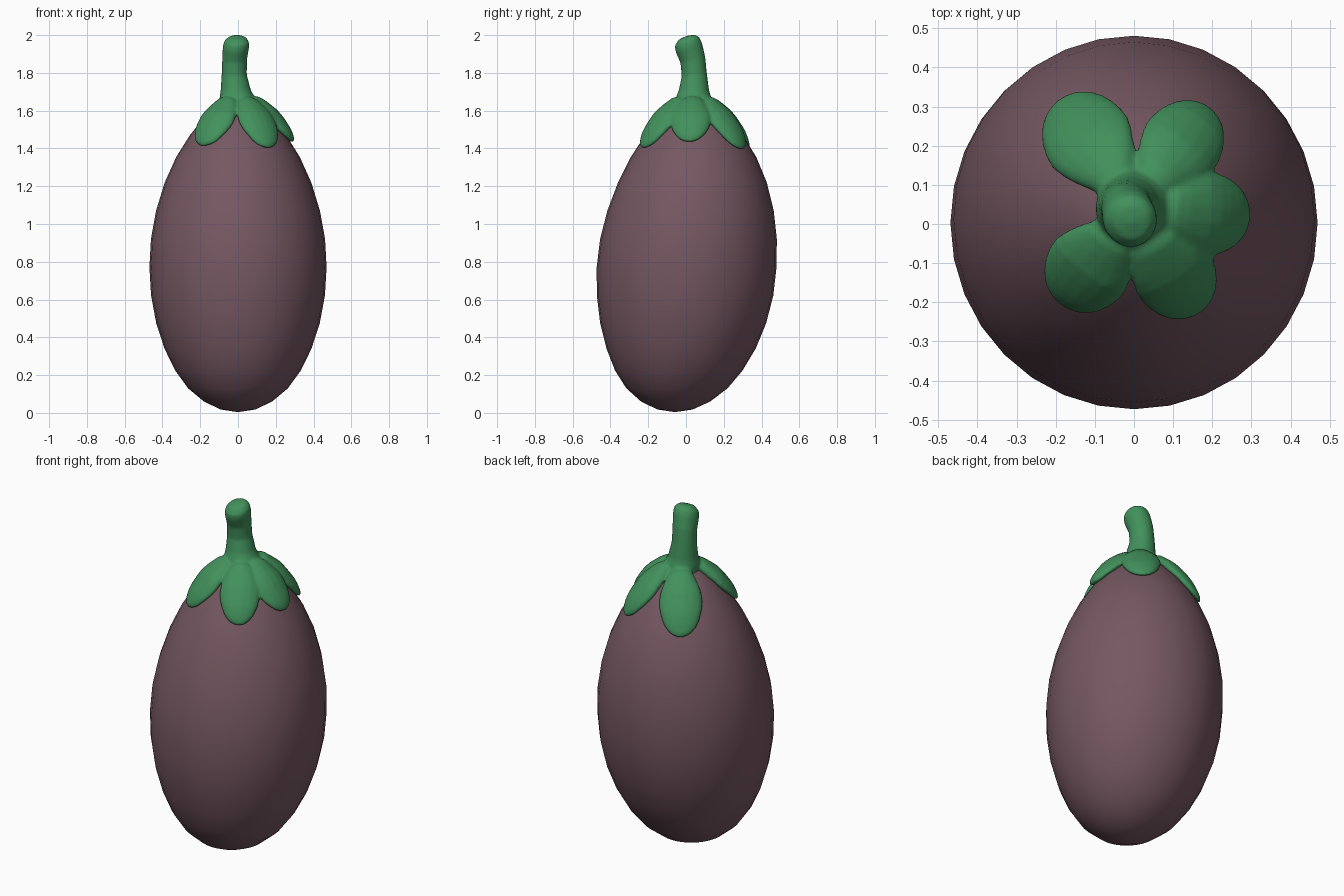
import bpy, bmesh, math
from mathutils import Vector

if "Cube" in bpy.data.objects:
    bpy.data.objects.remove(bpy.data.objects["Cube"])


def material(name, rgb):
    m = bpy.data.materials.new(name)
    m.diffuse_color = (*rgb, 1)
    m.use_nodes = True
    m.node_tree.nodes["Principled BSDF"].inputs["Base Color"].default_value = m.diffuse_color
    return m


PURPLE = material("dusky purple", (0.178, 0.096, 0.119))
GREEN = material("leaf green", (0.054, 0.283, 0.107))

# body outline: height, radius, y of the ring centre
BODY = [(0.004, 0, -0.058), (0.018, 0.092, -0.058), (0.06, 0.18, -0.055), (0.13, 0.264, -0.048),
        (0.225, 0.333, -0.038), (0.34, 0.389, -0.026), (0.475, 0.433, -0.015), (0.62, 0.46, -0.005),
        (0.77, 0.469, 0.003), (0.92, 0.461, 0.013), (1.07, 0.434, 0.024), (1.22, 0.388, 0.034),
        (1.355, 0.327, 0.04), (1.47, 0.255, 0.042), (1.562, 0.18, 0.042), (1.625, 0.1, 0.042),
        (1.645, 0, 0.042)]
TOP_Y = 0.042


def loft(name, rings, mat):
    """Skin a list of point rings; single-point rings close the ends."""
    bm = bmesh.new()
    rows = [[bm.verts.new(p) for p in r] for r in rings]
    for a, b in zip(rows, rows[1:]):
        n = max(len(a), len(b))
        for i in range(n):
            j = (i + 1) % n
            vs = [a[i % len(a)], a[j % len(a)], b[j % len(b)], b[i % len(b)]]
            bm.faces.new(list(dict.fromkeys(vs)))
    bmesh.ops.recalc_face_normals(bm, faces=bm.faces)
    for f in bm.faces:
        f.smooth = True
    me = bpy.data.meshes.new(name)
    bm.to_mesh(me)
    bm.free()
    me.materials.append(mat)
    ob = bpy.data.objects.new(name, me)
    bpy.context.collection.objects.link(ob)
    return ob


def circle(c, rx, ry, n, tilt=0):
    if rx == 0:
        return [Vector(c)]
    return [Vector(c) + Vector((rx * math.cos(2 * math.pi * i / n),
                                ry * math.sin(2 * math.pi * i / n),
                                tilt * ry * math.sin(2 * math.pi * i / n))) for i in range(n)]


loft("fruit_body", [circle((0, y, z), r, r * 1.015, 32) for z, r, y in BODY], PURPLE)


def body_top(r):
    """Height of the fruit's shoulder at radius r."""
    for (z0, r0, _), (z1, r1, _) in zip(BODY[10:], BODY[11:]):
        if r1 <= r <= r0:
            return z1 + (z0 - z1) * (r - r1) / (r0 - r1)
    return BODY[10][0]


# calyx leaves draped over the shoulder
def leaf(angle, length, half):
    d = Vector((math.cos(angle), math.sin(angle), 0))
    side = Vector((-d.y, d.x, 0))
    rings = []
    steps, n = 18, 18
    for k in range(steps + 1):
        s = 0.5 - 0.5 * math.cos(math.pi * k / steps)
        u = length * s
        end = math.sqrt(max(0, 1 - abs(2 * s - 1) ** 2.6))
        x = min(1, s / 0.65)
        w = half * end * (0.3 + 0.75 * x * x * (3 - 2 * x))
        t = 0.038 * end
        ring = []
        for i in range(n if end > 0 else 1):
            a = 2 * math.pi * i / n
            v = w * math.cos(a) if end > 0 else 0
            p = d * u + side * v
            r = p.length
            slope = (body_top(r + 0.03) - body_top(max(0, r - 0.03))) / 0.06
            radial = p.normalized() if r > 1e-5 else d
            nrm = (Vector((0, 0, 1)) - radial * slope).normalized()
            h = 0.014 + (t * math.sin(a) if end > 0 else 0)
            ring.append(Vector((0, TOP_Y, 0)) + p + Vector((0, 0, body_top(r))) + nrm * h)
        rings.append(ring)
    return loft("calyx_leaf", rings, GREEN)


parts = [leaf(math.radians(a), l, w) for a, l, w in
         [(124, 0.32, 0.108), (53, 0.305, 0.098), (-5, 0.282, 0.1),
          (-59, 0.302, 0.1), (-127, 0.295, 0.104)]]

# curved stem: x, y, z, radius, tilt of the ring
STEM = [(0, 0.04, 1.57, 0, 0), (0, 0.04, 1.58, 0.06, 0), (0, 0.04, 1.635, 0.098, 0),
        (-0.004, 0.04, 1.67, 0.094, 0), (-0.012, 0.042, 1.71, 0.08, 0),
        (-0.02, 0.044, 1.79, 0.067, 0.1), (-0.018, 0.036, 1.87, 0.066, 0.25),
        (-0.011, 0.015, 1.935, 0.07, 0.35), (-0.008, 0.006, 1.965, 0.066, 0.35),
        (-0.005, 0.004, 1.988, 0.045, 0.3), (-0.005, 0.006, 1.998, 0, 0)]
stem = loft("stem_and_calyx", [circle((x, y, z), r, r, 20, t) for x, y, z, r, t in STEM], GREEN)

# fuse leaves and stem into one soft shape
bpy.ops.object.select_all(action='DESELECT')
for o in parts + [stem]:
    o.select_set(True)
bpy.context.view_layer.objects.active = stem
bpy.ops.object.join()
rm = stem.modifiers.new("fuse", 'REMESH')
rm.mode = 'VOXEL'
rm.voxel_size = 0.008
rm.use_smooth_shade = True
sm = stem.modifiers.new("soften", 'SMOOTH')
sm.factor = 0.5
sm.iterations = 5
